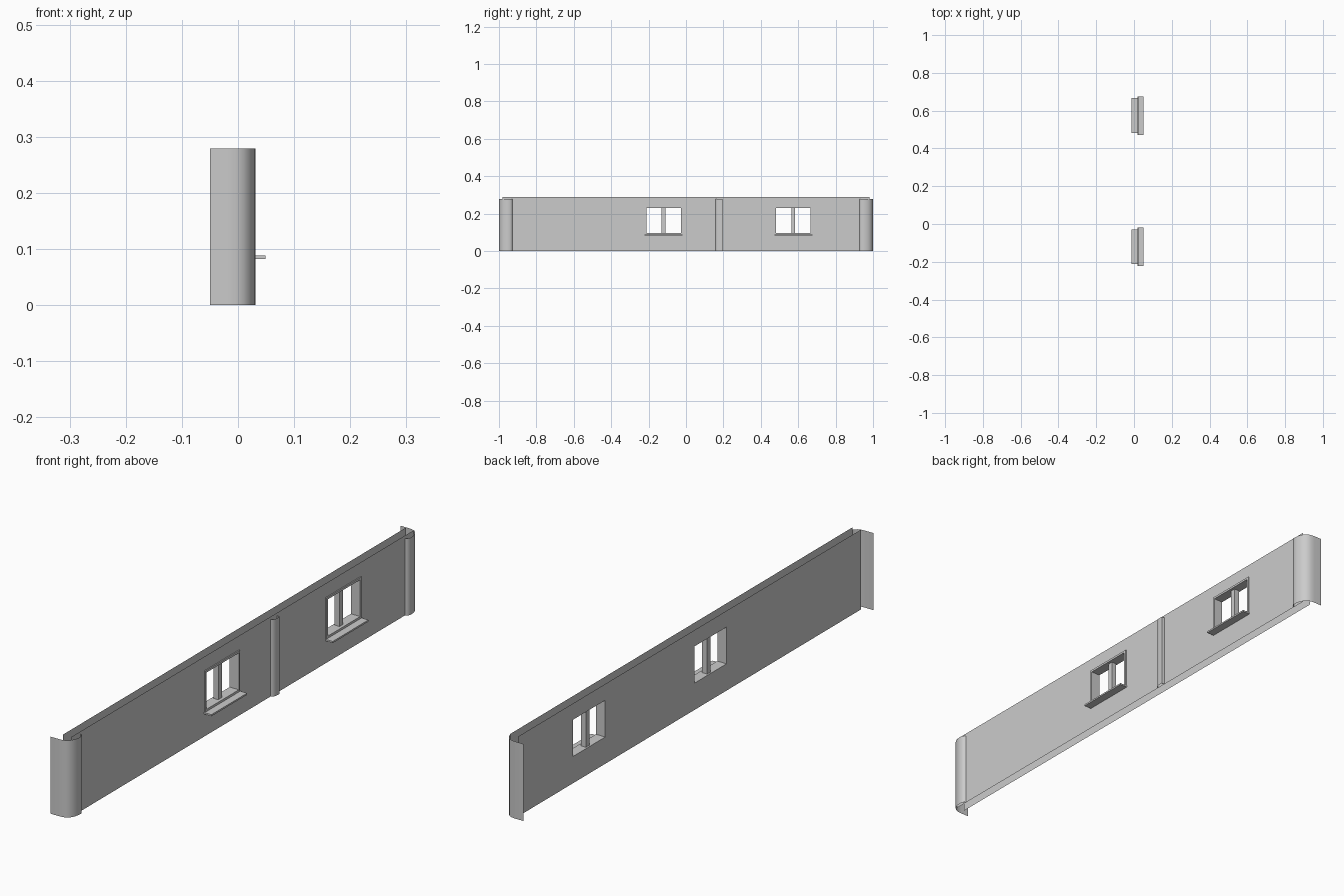
import bpy, math

if "Cube" in bpy.data.objects:
    bpy.data.objects.remove(bpy.data.objects["Cube"])

FRONT, BACK = 0.019, -0.014        # x of the two wall skins
TOP, TRIM_TOP = 0.289, 0.279
END = 0.98
WINDOWS = (-0.12, 0.574)           # window centres along y
HALF, Z0, Z1 = 0.092, 0.097, 0.23  # opening half width, bottom, top


def make(name, verts, faces, smooth=False):
    mesh = bpy.data.meshes.new(name)
    mesh.from_pydata(verts, [], faces)
    mesh.update()
    ob = bpy.data.objects.new(name, mesh)
    bpy.context.collection.objects.link(ob)
    if smooth:
        bpy.ops.object.select_all(action='DESELECT')
        ob.select_set(True)
        bpy.context.view_layer.objects.active = ob
        bpy.ops.object.shade_smooth_by_angle(angle=math.radians(40))
    return ob


def box(name, x0, x1, y0, y1, z0, z1):
    v = [(x, y, z) for x in (x0, x1) for y in (y0, y1) for z in (z0, z1)]
    f = [(0, 1, 3, 2), (4, 6, 7, 5), (0, 4, 5, 1), (2, 3, 7, 6), (0, 2, 6, 4), (1, 5, 7, 3)]
    return make(name, v, f)


def skin(name, x, flip):
    # flat grid sheet with the window cells left out
    ys = [-END] + [c + s * HALF for c in WINDOWS for s in (-1, 1)] + [END]
    zs = [0, Z0, Z1, TOP]
    v = [(x, y, z) for y in ys for z in zs]
    f = []
    for i in range(len(ys) - 1):
        for j in range(3):
            if j == 1 and i in (1, 3):
                continue
            q = (i * 4 + j, i * 4 + 4 + j, i * 4 + 5 + j, i * 4 + 1 + j)
            f.append(q[::-1] if flip else q)
    return make(name, v, f)


def upright(name, pts, z1):
    # open profile in x, y raised into a curved strip
    n = len(pts)
    v = [(x, y, z) for z in (0, z1) for x, y in pts]
    f = [(i, i + 1, i + 1 + n, i + n) for i in range(n - 1)]
    return make(name, v, f, True)


# wall: two open skins
skin("outer_wall", FRONT, False)
skin("inner_wall", BACK, True)

# rounded corner covers at both ends
corner = [(0.019, 0.927), (0.026, 0.931), (0.031, 0.941), (0.0305, 0.957), (0.027, 0.972),
          (0.020, 0.985), (0.010, 0.994), (-0.003, 0.999), (-0.018, 1.0), (-0.05, 1.0)]
upright("corner_back", corner, TRIM_TOP)
upright("corner_front", [(x, -y) for x, y in corner][::-1], TRIM_TOP)

# joint strip in the middle of the outer wall
upright("joint_strip", [(0.019, 0.158), (0.025, 0.162), (0.029, 0.169), (0.031, 0.178),
                        (0.031, 0.194), (0.019, 0.196)], TRIM_TOP)

# windows: reveal with front frame, mullion and sill
for k, c in enumerate(WINDOWS, 1):
    def ring(x, grow):
        h, a, b = HALF + grow, Z0 - grow, Z1 + grow
        return [(x, c - h, a), (x, c + h, a), (x, c + h, b), (x, c - h, b)]
    rings = ring(FRONT, 0.008) + ring(FRONT + 0.004, 0.008) + ring(FRONT + 0.004, 0) + ring(BACK, 0)
    faces = [(r * 4 + i, r * 4 + (i + 1) % 4, r * 4 + 4 + (i + 1) % 4, r * 4 + 4 + i)
             for r in range(3) for i in range(4)]
    make(f"window_frame_{k}", rings, faces)
    box(f"window_mullion_{k}", -0.008, 0.012, c - 0.01, c + 0.01, Z0, Z1)
    box(f"window_sill_{k}", FRONT, 0.049, c - 0.102, c + 0.102, 0.082, 0.088)
